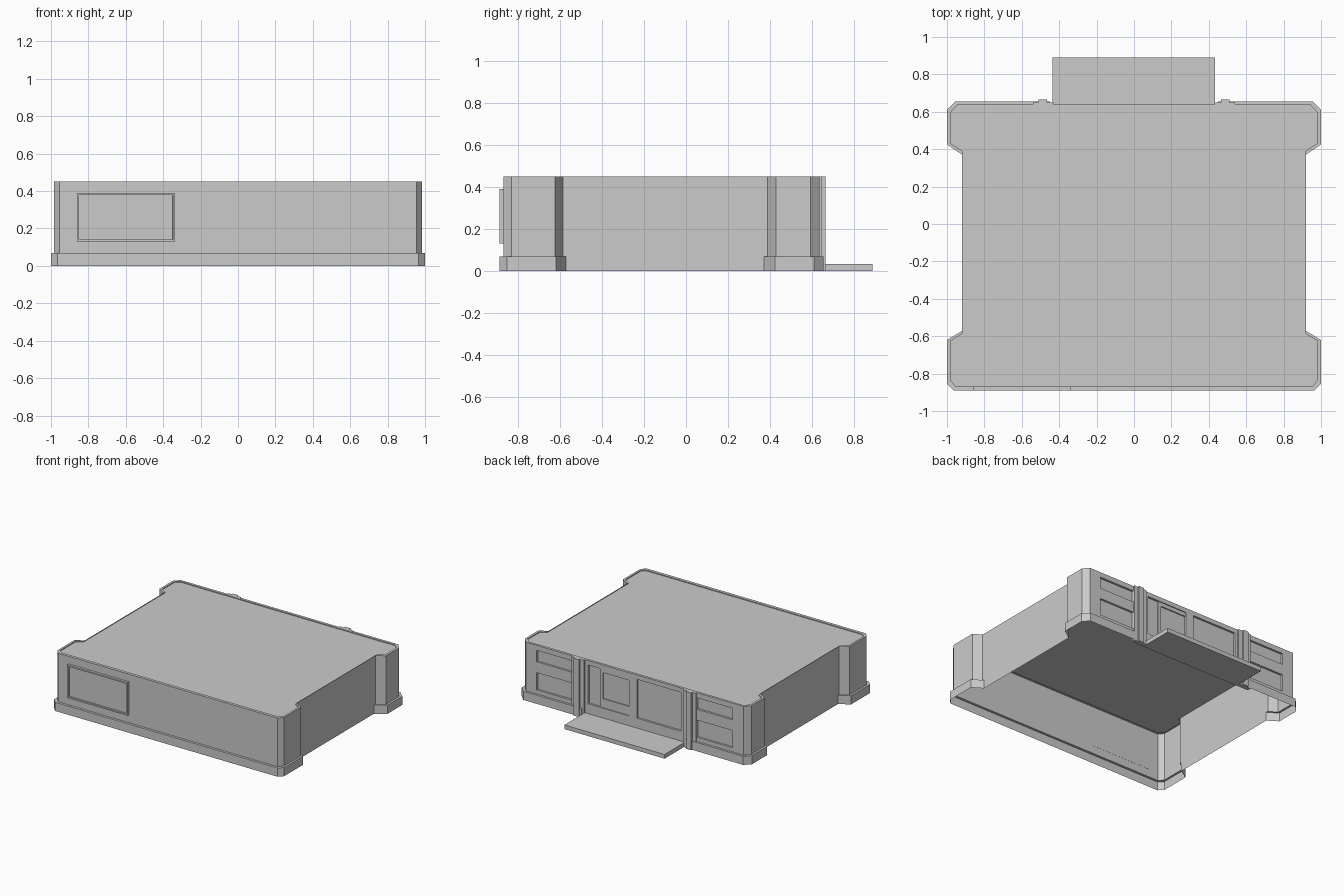
import bpy, bmesh

if "Cube" in bpy.data.objects:
    bpy.data.objects.remove(bpy.data.objects["Cube"])


def finish(name, bm, recalc=True):
    if recalc:
        bmesh.ops.recalc_face_normals(bm, faces=bm.faces)
    mesh = bpy.data.meshes.new(name)
    bm.to_mesh(mesh)
    bm.free()
    obj = bpy.data.objects.new(name, mesh)
    bpy.context.collection.objects.link(obj)
    return obj


def box(name, x, y, z, inset=0.0, depth=0.0):
    """Box from (min, max) ranges; optional recessed panel on its -y face."""
    bm = bmesh.new()
    bmesh.ops.create_cube(bm, size=1)
    for v in bm.verts:
        v.co = [r[0] + (c + 0.5) * (r[1] - r[0]) for c, r in zip(v.co, (x, y, z))]
    bm.normal_update()
    if inset:
        face = min(bm.faces, key=lambda f: f.calc_center_median().y)
        bmesh.ops.inset_region(bm, faces=[face], thickness=inset)
        ring = bmesh.ops.inset_region(bm, faces=[face], thickness=0.001)
        for v in face.verts:
            v.co.y += depth
    return finish(name, bm)


def mirrored_box(name, x, y, z):
    for side, s in (("left", -1), ("right", 1)):
        box(f"{name}_{side}", sorted((x[0] * s, x[1] * s)), y, z)


# Half outlines, front to back: plinth, wall and inner parapet edge
plinth = [(.965, -.89), (1, -.855), (1, -.62), (.92, -.572), (.92, .372), (1, .425),
          (1, .61), (.955, .655), (.85, .655), (.849, .655), (.541, .655), (.54, .655),
          (.45, .655), (.449, .622)]
wall = [(.955, -.871), (.984, -.833), (.984, -.624), (.92, -.586), (.92, .39), (.984, .43),
        (.984, .595), (.945, .638), (.85, .638), (.849, .622), (.541, .622), (.54, .638),
        (.45, .638), (.449, .622)]
inner = [(.94, -.848), (.968, -.82), (.968, -.632), (.92, -.6), (.92, .41), (.966, .44),
         (.966, .585), (.93, .62), (.85, .62), (.849, .619), (.541, .619), (.54, .62),
         (.45, .62), (.449, .619)]

# Building shell: open-bottomed skirt, ledge, walls, parapet rim and sunken roof
bm = bmesh.new()
rings = []
for outline, z in ((plinth, 0), (plinth, .068), (wall, .068), (wall, .45),
                   (inner, .45), (inner, .443)):
    loop = outline + [(-x, y) for x, y in reversed(outline)]
    rings.append([bm.verts.new((x, y, z)) for x, y in loop])
n = len(rings[0])
for a, b in zip(rings, rings[1:]):
    for i in range(n):
        j = (i + 1) % n
        bm.faces.new((a[i], a[j], b[j], b[i]))
bm.faces.new(rings[-1])
bmesh.ops.remove_doubles(bm, verts=bm.verts, dist=1e-5)
bmesh.ops.dissolve_degenerate(bm, edges=bm.edges, dist=1e-5)
finish("building_shell", bm)

# Raised framed panel on the front
box("front_panel", (-.862, -.337), (-.89, -.87), (.13, .39), inset=.016, depth=.012)

# Rails between the stacked back windows
for part, z in (("sill", (.068, .10)), ("middle_rail", (.235, .32)), ("top_rail", (.41, .45))):
    mirrored_box("window_" + part, (.54, .85), (.618, .638), z)

# Stepped pilasters beside the entrance
mirrored_box("pilaster_core", (.465, .51), (.62, .665), (0, .45))
mirrored_box("pilaster_flank", (.43, .54), (.62, .65), (0, .45))

# Entrance frame and door leaves
fy = (.618, .638)
mirrored_box("door_jamb", (.405, .43), fy, (0, .45))
box("door_centre_post", (-.02, .05), fy, (0, .45))
box("door_header", (-.43, .43), fy, (.415, .45))
box("door_threshold", (-.43, .43), fy, (0, .11))

# Framed window in one leaf
ly = (.618, .631)
box("leaf_mullion", (.28, .305), ly, (.11, .415))
box("leaf_top_rail", (.05, .28), ly, (.385, .415))
box("leaf_bottom_rail", (.05, .28), ly, (.11, .18))

# Entrance ramp slab
box("entrance_ramp", (-.437, .433), (.638, .89), (0, .033))
